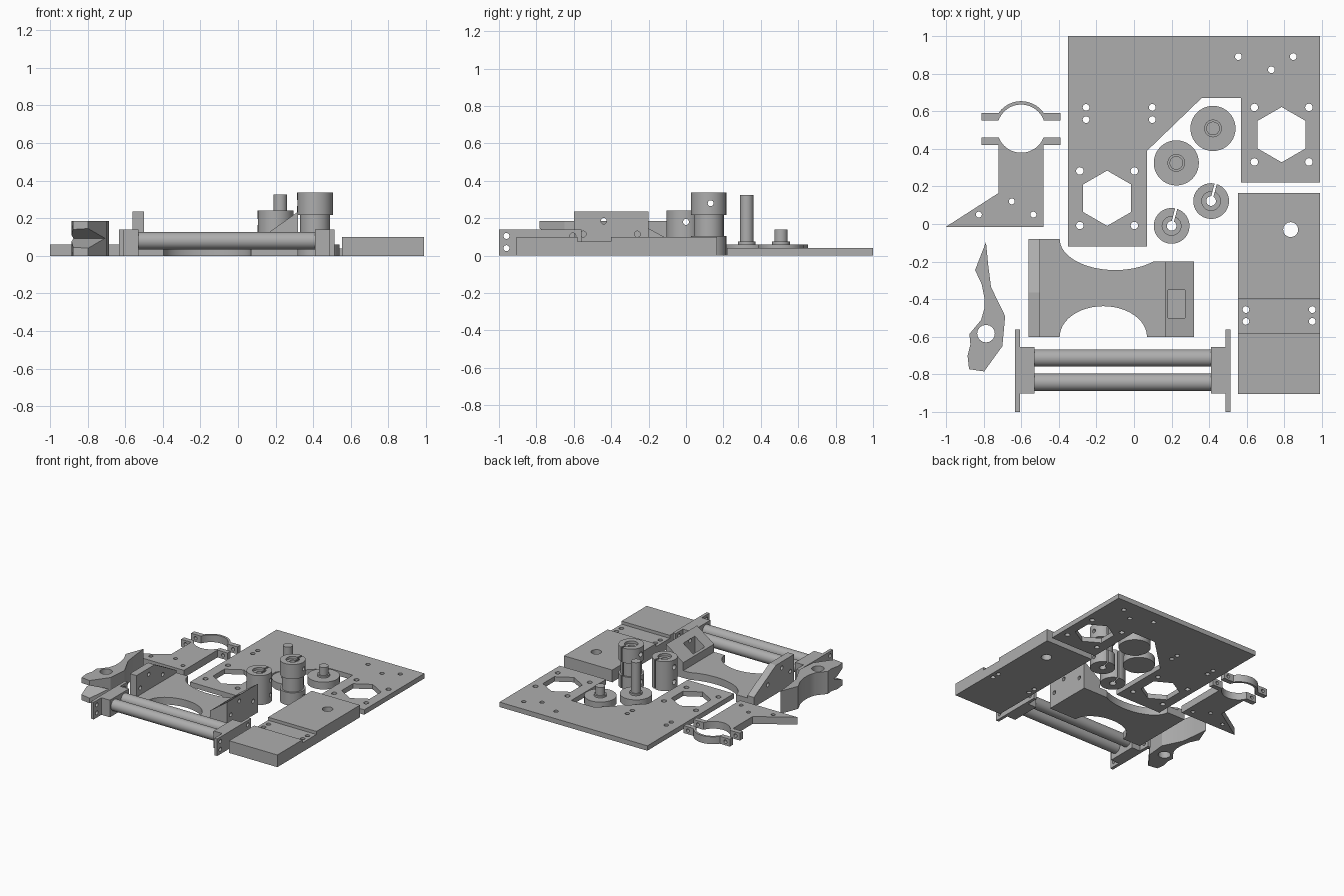
import bpy, bmesh
from math import sin, cos, pi, radians
from mathutils import Vector, Matrix

cube = bpy.data.objects.get("Cube")
if cube:
    bpy.data.objects.remove(cube, do_unlink=True)

grey = bpy.data.materials.new("light_grey")
grey.use_nodes = True
grey.diffuse_color = (0.42, 0.42, 0.42, 1)
grey.node_tree.nodes["Principled BSDF"].inputs["Base Color"].default_value = grey.diffuse_color


def prism(name, points, low, high, axis="z"):
    """Extrude a 2D outline along an axis."""
    place = {"z": lambda a, b, h: (a, b, h),
             "x": lambda a, b, h: (h, a, b),
             "y": lambda a, b, h: (a, h, b)}[axis]
    bm = bmesh.new()
    face = bm.faces.new([bm.verts.new(place(a, b, low)) for a, b in points])
    out = bmesh.ops.extrude_face_region(bm, geom=[face])
    moved = [v for v in out["geom"] if isinstance(v, bmesh.types.BMVert)]
    bmesh.ops.translate(bm, verts=moved, vec=Vector(place(0, 0, high - low)))
    bmesh.ops.recalc_face_normals(bm, faces=bm.faces)
    mesh = bpy.data.meshes.new(name)
    bm.to_mesh(mesh)
    bm.free()
    mesh.materials.append(grey)
    obj = bpy.data.objects.new(name, mesh)
    bpy.context.collection.objects.link(obj)
    return obj


def arc(cx, cy, rx, ry, start, end, steps=24):
    angles = [radians(start + (end - start) * i / steps) for i in range(steps + 1)]
    return [(cx + rx * cos(t), cy + ry * sin(t)) for t in angles]


def circle(cx, cy, r, sides=40):
    return arc(cx, cy, r, r, 0, 360, sides)[:-1]


def hexagon(cx, cy, r):
    return arc(cx, cy, r, r, 30, 390, 6)[:-1]


def box(x0, x1, y0, y1):
    return [(x0, y0), (x1, y0), (x1, y1), (x0, y1)]


def combine(obj, other, operation):
    mod = obj.modifiers.new("bool", "BOOLEAN")
    mod.operation = operation
    mod.solver = "EXACT"
    mod.object = other
    graph = bpy.context.evaluated_depsgraph_get()
    mesh = bpy.data.meshes.new_from_object(obj.evaluated_get(graph))
    obj.modifiers.clear()
    obj.data = mesh
    bpy.data.objects.remove(other, do_unlink=True)


def cut(obj, points, low=-1, high=1, axis="z"):
    combine(obj, prism("cutter", points, low, high, axis), "DIFFERENCE")


def add(obj, points, low, high, axis="z"):
    combine(obj, prism("addition", points, low, high, axis), "UNION")


def drill(obj, spots, r=0.018, low=-1, high=1, axis="z"):
    for a, b in spots:
        cut(obj, circle(a, b, r, 16), low, high, axis)


# Base plate with hexagonal windows and screw holes
plate = prism("base_plate", [(-0.35, -0.12), (0.07, -0.12), (0.07, 0.39), (0.36, 0.67),
                             (0.57, 0.67), (0.57, 0.22), (0.99, 0.22), (0.99, 1), (-0.35, 1)], 0, 0.04)
for cx, cy in ((-0.143, 0.137), (0.785, 0.475)):
    cut(plate, hexagon(cx, cy, 0.147))
    drill(plate, [(cx + i * 0.145, cy + j * 0.145) for i in (-1, 1) for j in (-1, 1)], 0.02)
drill(plate, [(x, y) for x in (-0.255, 0.097) for y in (0.555, 0.62)])
drill(plate, [(0.555, 0.89), (0.847, 0.89), (0.73, 0.82)])

# Clamp: lower half with mounting foot, and loose upper half
cx, cy = -0.6, 0.507
foot = [(-1, -0.015), (-0.72, 0.165), (-0.72, 0.42), (-0.81, 0.42), (-0.81, 0.46)]
foot += arc(cx, cy, 0.128, 0.128, 201.5, 338.5)
foot += [(-0.39, 0.46), (-0.39, 0.42), (-0.48, 0.42), (-0.48, -0.015)]
clamp_foot = prism("clamp_foot", foot, 0, 0.06)
drill(clamp_foot, [(-0.825, 0.05), (-0.535, 0.05), (-0.65, 0.12)], 0.016)
cap = [(-0.39, 0.55), (-0.39, 0.59)] + arc(cx, cy, 0.146, 0.146, 34.6, 145.4)
cap += [(-0.81, 0.59), (-0.81, 0.55)] + arc(cx, cy, 0.128, 0.128, 160.4, 19.6)
clamp_cap = prism("clamp_cap", cap, 0, 0.06)
for part, y0, y1 in ((clamp_foot, 0.4, 0.48), (clamp_cap, 0.53, 0.62)):
    drill(part, [(-0.77, 0.03), (-0.43, 0.03)], 0.014, y0, y1, "y")

# Lever with pivot hole and V notch in its blunt end
lever = prism("lever", [(-0.787, -0.096), (-0.775, -0.22), (-0.76, -0.336), (-0.685, -0.49),
                        (-0.70, -0.65), (-0.797, -0.784), (-0.877, -0.772), (-0.885, -0.7),
                        (-0.87, -0.64), (-0.875, -0.585), (-0.813, -0.51), (-0.796, -0.45),
                        (-0.796, -0.39), (-0.81, -0.32), (-0.845, -0.245)], 0, 0.185)
drill(lever, [(-0.787, -0.583)], 0.047)
cut(lever, [(-0.82, 0.025), (-0.82, 0.16), (-0.66, 0.093)], -1, -0.6, "x")

# Roller frame: two flanged end blocks and two rollers
for name, inner, mid, outer in (("right", -0.53, -0.607, -0.633), ("left", 0.41, 0.487, 0.512)):
    holder = prism(name + "_roller_holder", [(inner, -0.9), (inner, -0.655), (mid, -0.655), (mid, -0.56),
                                             (outer, -0.56), (outer, -1), (mid, -1), (mid, -0.9)], 0, 0.14)
    drill(holder, [(y, z) for y in (-0.96, -0.605) for z in (0.04, 0.105)], 0.016, axis="x")
for name, y in (("rear_roller", -0.713), ("front_roller", -0.842)):
    prism(name, circle(y, 0.08, 0.046), -0.54, 0.42, "x")

# Bridge bracket: waisted base, end wall and sloping block
outline = [(-0.56, -0.6)] + arc(-0.163, -0.6, 0.232, 0.163, 180, 0) + [(0.32, -0.6), (0.32, -0.2)]
outline += arc(-0.1, -0.08, 0.295, 0.165, 313.3, 180) + [(-0.56, -0.08)]
bracket = prism("bridge_bracket", outline, 0, 0.06)
add(bracket, [(-0.6, 0), (-0.08, 0), (-0.08, 0.08), (-0.365, 0.235), (-0.6, 0.235)], -0.56, -0.5, "x")
add(bracket, [(0.165, 0), (0.32, 0), (0.32, 0.235), (0.165, 0.125)], -0.6, -0.2, "y")
cut(bracket, box(0.18, 0.27, -0.5, -0.35), 0.06, 0.4)
screws = [(-0.44, 0.185), (-0.26, 0.115), (-0.55, 0.115)]
drill(bracket, screws, 0.016, -0.6, -0.45, "x")
drill(bracket, screws, 0.016, 0.25, 0.4, "x")

# Thick block with a shallow channel
block = prism("channel_block", [(-0.905, 0), (0.165, 0), (0.165, 0.1), (-0.4, 0.1), (-0.4, 0.075),
                                (-0.58, 0.075), (-0.58, 0.1), (-0.905, 0.1)], 0.553, 0.99, "x")
drill(block, [(0.833, -0.03)], 0.04)
drill(block, [(x, y) for x in (0.595, 0.948) for y in (-0.455, -0.518)])

# Discs with upright shafts
for name, x, y, top in (("long_shaft_disc", 0.225, 0.325, 0.325), ("short_shaft_disc", 0.42, 0.508, 0.14)):
    disc = prism(name, circle(x, y, 0.12), 0, 0.06)
    add(disc, circle(x, y, 0.047), 0.02, 0.075)
    add(disc, circle(x, y, 0.036), 0.03, top)


def hub(name, x, y, height, waist, screw_heights):
    """Split collar with a bore, a counterbore and side screw holes."""
    obj = prism(name, circle(x, y, 0.095), 0, height)
    if waist:
        combine(obj, ring(x, y, *waist), "DIFFERENCE")
    drill(obj, [(x, y)], 0.026)
    cut(obj, circle(x, y, 0.05), height - 0.02, 1)
    drill(obj, [(y + 0.01, z) for z in screw_heights], 0.016, x, x + 0.2, "x")
    drill(obj, [(y + 0.01, z) for z in screw_heights], 0.02, x - 0.2, x, "x")
    slit = prism("cutter", box(0.0, 0.2, -0.006, 0.006), -1, 1)
    slit.data.transform(Matrix.Translation((x, y, 0)) @ Matrix.Rotation(radians(75), 4, "Z"))
    combine(obj, slit, "DIFFERENCE")


def ring(x, y, low, high):
    obj = prism("cutter", circle(x, y, 0.15), low, high)
    cut(obj, circle(x, y, 0.08))
    return obj


# Collars
hub("short_collar", 0.2, -0.01, 0.24, None, (0.06, 0.18))
hub("tall_collar", 0.41, 0.122, 0.337, (0.105, 0.218), (0.055, 0.28))

# Smooth the round parts, keep edges crisp
for obj in bpy.context.collection.objects:
    chosen = obj.type == "MESH" and grey.name in obj.data.materials
    obj.select_set(chosen)
    if chosen:
        bpy.context.view_layer.objects.active = obj
bpy.ops.object.shade_smooth_by_angle(angle=radians(25))
